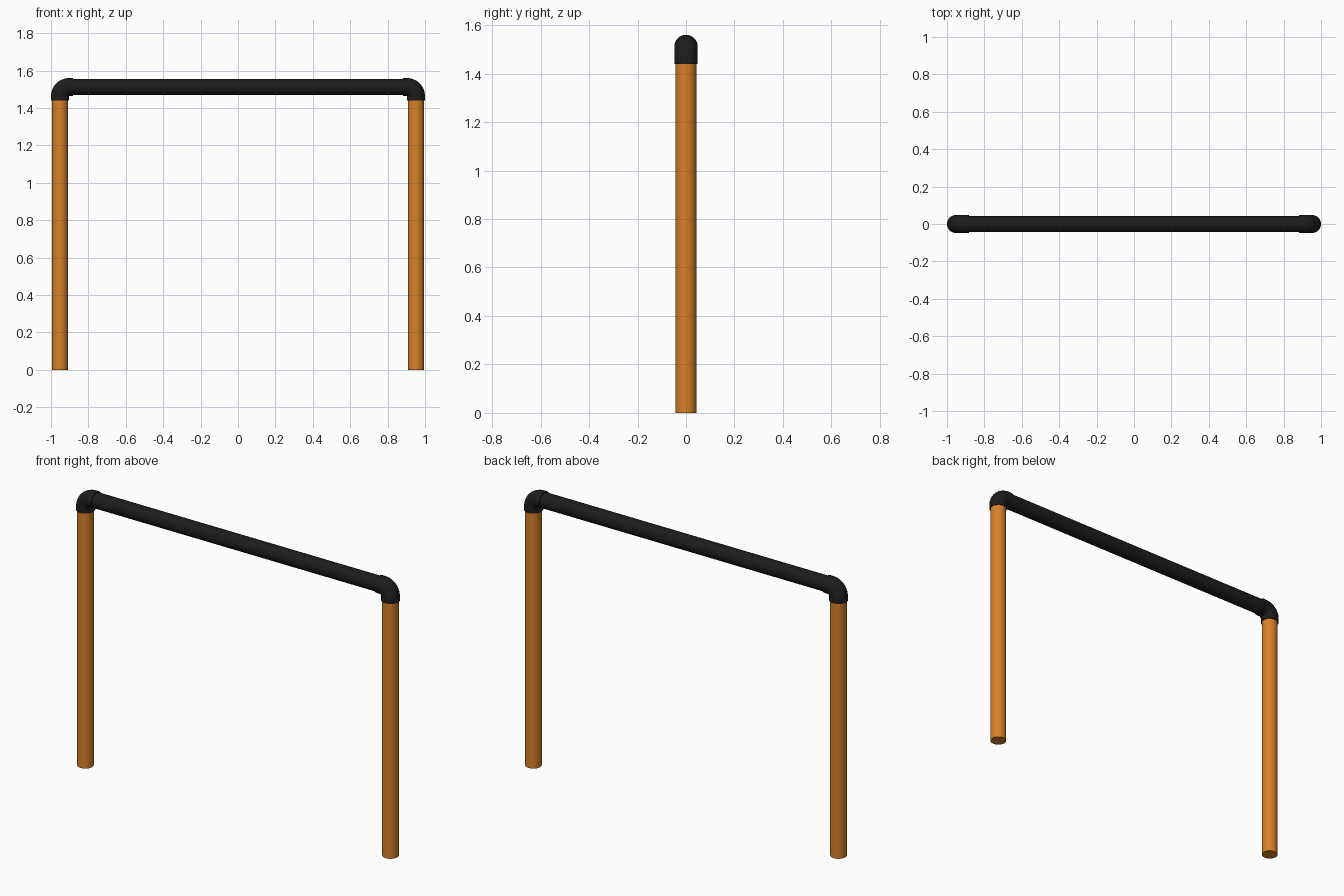
import bpy, bmesh
from math import sin, cos, pi, radians
from mathutils import Vector

if "Cube" in bpy.data.objects:
    bpy.data.objects.remove(bpy.data.objects["Cube"])

AX, AZ = 0.952, 1.512      # leg axis and rail axis
R_PIPE, R_ELBOW = 0.0425, 0.048
BEND = 0.05                # elbow centreline radius
SIDES = 32


def material(name, color):
    m = bpy.data.materials.new(name)
    m.diffuse_color = color
    m.use_nodes = True
    m.node_tree.nodes["Principled BSDF"].inputs["Base Color"].default_value = m.diffuse_color
    return m


def tube(name, path, tangents, radius, mat):
    """Sweep a capped circle along a path lying in the xz plane."""
    bm = bmesh.new()
    rings = []
    for p, t in zip(path, tangents):
        side = Vector((0, 1, 0))
        up = Vector(t).cross(side)
        rings.append([bm.verts.new(Vector(p) + radius * (cos(a) * side + sin(a) * up))
                      for a in (2 * pi * i / SIDES for i in range(SIDES))])
    for r0, r1 in zip(rings, rings[1:]):
        for i in range(SIDES):
            j = (i + 1) % SIDES
            bm.faces.new((r0[i], r0[j], r1[j], r1[i]))
    bm.faces.new(rings[0])
    bm.faces.new(rings[-1])
    bmesh.ops.recalc_face_normals(bm, faces=bm.faces)
    mesh = bpy.data.meshes.new(name)
    bm.to_mesh(mesh)
    bm.free()
    mesh.materials.append(mat)
    obj = bpy.data.objects.new(name, mesh)
    bpy.context.collection.objects.link(obj)
    bpy.ops.object.select_all(action='DESELECT')
    obj.select_set(True)
    bpy.context.view_layer.objects.active = obj
    bpy.ops.object.shade_smooth_by_angle(angle=radians(35))
    return obj


orange = material("orange", (0.69, 0.22, 0.02, 1))
black = material("black", (0.012, 0.012, 0.012, 1))

# Crossbar
tube("crossbar", [(-0.9, 0, AZ), (0.9, 0, AZ)], [(1, 0, 0)] * 2, R_PIPE, black)

for s, label in ((-1, "left"), (1, "right")):
    # Upright post
    tube(label + "_post", [(s * AX, 0, 0), (s * AX, 0, 1.46)], [(0, 0, 1)] * 2, R_PIPE, orange)

    # Corner elbow: short sleeve, quarter bend, short sleeve
    path, tan = [(s * AX, 0, 1.44)], [(0, 0, 1)]
    for i in range(13):
        a = pi / 2 * i / 12
        path.append((s * (AX - BEND + BEND * cos(a)), 0, AZ - BEND + BEND * sin(a)))
        tan.append((-s * sin(a), 0, cos(a)))
    path.append((s * 0.883, 0, AZ))
    tan.append((-s, 0, 0))
    tube(label + "_elbow", path, tan, R_ELBOW, black)
